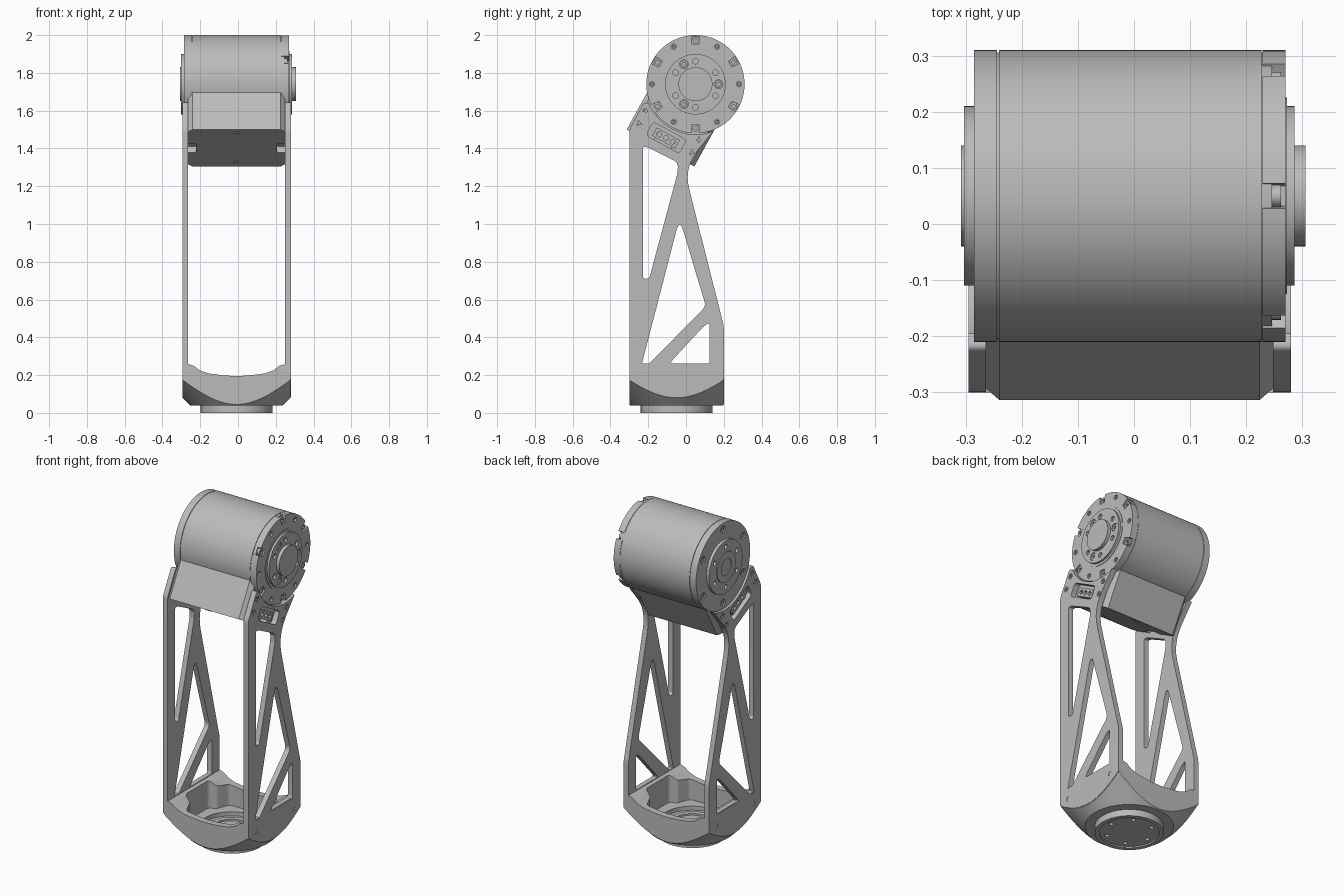
import bpy, bmesh
from math import sin, cos, pi, radians, hypot, tan
from mathutils import Vector

cube = bpy.data.objects.get("Cube")
if cube:
    bpy.data.objects.remove(cube)

metal = bpy.data.materials.new("light_grey_metal")
metal.use_nodes = True
grey = (0.5, 0.5, 0.5, 1)
metal.diffuse_color = grey
metal.node_tree.nodes["Principled BSDF"].inputs["Base Color"].default_value = grey

parts = []
MID_X = -0.0075                    # middle of the leg across its width
AXIS_Y, AXIS_Z = 0.05, 1.74        # motor axis
BASE_Y = -0.05                     # centre of the foot
DOWN = Vector((-0.48, -0.877))     # from motor axis towards the mount, in (y, z)
FRONT = Vector((-0.877, 0.48))     # across the mount, in (y, z)


def mount(along, across):
    """Point of the tilted mount as (y, z)."""
    return Vector((AXIS_Y, AXIS_Z)) + DOWN * along + FRONT * across


# Placement rules: profile (u, v) and depth w to world coordinates
def sideways(u, v, w): return (w, u, v)
def upright(u, v, w): return (u, v, w)
def frontal(u, v, w): return (u, w, v)
def tilted(u, v, w): return (u, *mount(w, v))


def circle(u, v, r, n=32, turn=0.0):
    return [(u + r * cos(turn + 2 * pi * i / n), v + r * sin(turn + 2 * pi * i / n)) for i in range(n)]


def rounded(corners, steps=7):
    """Polygon of (u, v, fillet radius) corners with the fillets drawn in."""
    out = []
    for i, (u, v, r) in enumerate(corners):
        p = Vector((u, v))
        a = Vector(corners[i - 1][:2]) - p
        b = Vector(corners[(i + 1) % len(corners)][:2]) - p
        if not r:
            out.append((u, v))
            continue
        trim = min(r / tan(a.angle(b) / 2), a.length * 0.48, b.length * 0.48)
        start, end = p + a.normalized() * trim, p + b.normalized() * trim
        for k in range(steps + 1):
            t = k / steps
            q = start * (1 - t) ** 2 + p * 2 * t * (1 - t) + end * t * t
            out.append((q.x, q.y))
    return out


def box_loop(u0, u1, v0, v1, r=0.0):
    return rounded([(u0, v0, r), (u1, v0, r), (u1, v1, r), (u0, v1, r)])


def finish(name, mesh):
    mesh.materials.clear()
    mesh.materials.append(metal)
    ob = bpy.data.objects.new(name, mesh)
    bpy.context.collection.objects.link(ob)
    parts.append(ob)
    return ob


def baked(ob):
    graph = bpy.context.evaluated_depsgraph_get()
    return bpy.data.meshes.new_from_object(ob.evaluated_get(graph))


def slab(name, loops, lo, hi, place):
    """Extrude an outline with holes between two depths."""
    curve = bpy.data.curves.new(name, 'CURVE')
    curve.dimensions, curve.fill_mode = '2D', 'BOTH'
    curve.extrude = abs(hi - lo) / 2
    for loop in loops:
        spline = curve.splines.new('POLY')
        spline.points.add(len(loop) - 1)
        for point, (u, v) in zip(spline.points, loop):
            point.co = (u, v, 0, 1)
        spline.use_cyclic_u = True
    helper = bpy.data.objects.new("profile", curve)
    bpy.context.collection.objects.link(helper)
    mesh = baked(helper)
    bpy.data.objects.remove(helper)
    bm = bmesh.new()
    bm.from_mesh(mesh)
    for vert in bm.verts:
        u, v, w = vert.co
        vert.co = place(u, v, w + (lo + hi) / 2)
    bmesh.ops.remove_doubles(bm, verts=bm.verts, dist=1e-5)
    bmesh.ops.recalc_face_normals(bm, faces=bm.faces)
    bm.to_mesh(mesh)
    bm.free()
    return finish(name, mesh)


def carve(ob, tool, operation):
    mod = ob.modifiers.new("carve", 'BOOLEAN')
    mod.operation, mod.object, mod.solver = operation, tool, 'EXACT'
    mesh = baked(ob)
    ob.modifiers.clear()
    ob.data = mesh
    parts.remove(tool)
    bpy.data.objects.remove(tool)


def screw(name, u, v, r, lo, hi, place):
    slab(name, [circle(u, v, r, 20), circle(u, v, r * 0.5, 6)], lo, hi, place)


def ring_points(radius, count, turn=0.0):
    return circle(AXIS_Y, AXIS_Z, radius, count, turn)


# Motor barrel, with thin seams beside both end caps
for name, r, lo, hi in (("motor_barrel", 0.26, -0.241, 0.227), ("barrel_core", 0.256, -0.25, 0.246)):
    slab(name, [circle(AXIS_Y, AXIS_Z, r, 96)], lo, hi, sideways)

# Right-hand cap on +x: notched rim and screw holes
rim = []
for k in range(6):
    a, half = pi / 6 + k * pi / 3, 0.085
    spots = [(0.26, a - half), (0.213, a - half), (0.213, a + half)]
    spots += [(0.26, a + half + (pi / 3 - 2 * half) * i / 14) for i in range(14)]
    rim += [(AXIS_Y + r * cos(t), AXIS_Z + r * sin(t)) for r, t in spots]
small_holes = [circle(u, v, 0.014, 16) for u, v in ring_points(0.23, 6)]
slab("drive_cap", [rim] + small_holes, 0.229, 0.27, sideways)
for u, v in ring_points(0.232, 6, pi / 6):
    screw("rim_screw", u, v, 0.02, 0.24, 0.262, sideways)
for u, v in ring_points(0.23, 6):
    screw("cap_screw", u, v, 0.011, 0.24, 0.263, sideways)

# Output flange and hub
hub_spots = ring_points(0.122, 6, pi / 6)
big_spots = ring_points(0.122, 3)
holes = [circle(u, v, 0.015, 16) for u, v in hub_spots]
holes += [circle(u, v, 0.023, 20) for u, v in big_spots]
slab("flange_step", [circle(AXIS_Y, AXIS_Z, 0.175, 64)], 0.265, 0.273, sideways)
slab("output_flange", [circle(AXIS_Y, AXIS_Z, 0.16, 64)] + holes, 0.268, 0.286, sideways)
slab("output_hub", [circle(AXIS_Y, AXIS_Z, 0.09, 48)], 0.28, 0.306, sideways)
for u, v in big_spots:
    screw("flange_screw", u, v, 0.02, 0.268, 0.283, sideways)

# Rear cap on -x with its own flange and hub
cap_spots = ring_points(0.222, 6, pi / 6)
slab("rear_cap", [circle(AXIS_Y, AXIS_Z, 0.26, 96)] + [circle(u, v, 0.021, 20) for u, v in cap_spots],
     -0.285, -0.244, sideways)
for u, v in cap_spots:
    screw("rear_cap_screw", u, v, 0.018, -0.28, -0.25, sideways)
slab("rear_flange", [circle(AXIS_Y, AXIS_Z, 0.16, 64)] + [circle(u, v, 0.014, 16) for u, v in hub_spots],
     -0.303, -0.284, sideways)
slab("rear_hub", [circle(AXIS_Y, AXIS_Z, 0.09, 48), circle(AXIS_Y, AXIS_Z, 0.05, 32)],
     -0.308, -0.3, sideways)

# Tilted motor mount with chamfered edges; its lower part has cable notches
LEFT, RIGHT, WIDE, CUT = -0.264, 0.248, 0.204, 0.024
right_edge = [(RIGHT - CUT, -WIDE), (RIGHT, CUT - WIDE), (RIGHT, WIDE - CUT), (RIGHT - CUT, WIDE)]
left_edge = [(LEFT + CUT, WIDE), (LEFT, WIDE - CUT), (LEFT, CUT - WIDE), (LEFT + CUT, -WIDE)]
slab("motor_mount", [right_edge + left_edge], 0.1, 0.3, tilted)
slot = [(0, -0.05), (-0.042, -0.05), (-0.042, 0.05), (0, 0.05)]
right_edge[2:2] = [(RIGHT + u, v) for u, v in slot]
left_edge[2:2] = [(LEFT - u, -v) for u, v in slot]
slab("mount_foot", [right_edge + left_edge], 0.3, 0.385, tilted)
for across in (-0.16, 0.16):
    screw("mount_screw", MID_X, across, 0.018, 0.38, 0.388, tilted)


# Cable connectors in the side windows
def mount_box(along0, along1, across):
    return [tuple(mount(a, n)) for a, n in ((along0, -across), (along0, across), (along1, across), (along1, -across))]


for lo, hi in ((0.21, 0.262), (-0.278, -0.226)):
    pins = [circle(*mount(0.325, n), 0.013, 12) for n in (-0.04, 0, 0.04)]
    slab("cable_connector", [mount_box(0.3, 0.35, 0.07)] + pins, lo, hi, sideways)

# Side plates: outline, three lightening windows, connector window, screw holes
foot_arc = [(y, hypot(0.2875, y - BASE_Y) - 0.203) for y in [-0.3 + 0.5 * i / 24 for i in range(25)]]
cradle = [(AXIS_Y + 0.266 * cos(radians(a)), AXIS_Z + 0.266 * sin(radians(a))) for a in range(291, 200, -4)]
outline = rounded([(y, z, 0) for y, z in foot_arc] + [(0.2, 0.46, 0.12), (-0.012, 1.3, 0.25)]
                  + [(y, z, 0) for y, z in cradle] + [(-0.222, 1.645, 0.015), (-0.3, 1.5, 0.08)])
windows = [
    rounded([(-0.228, 1.41, 0.02), (-0.2, 1.405, 0.03), (-0.042, 1.325, 0.04),
             (-0.045, 1.27, 0.05), (-0.195, 0.71, 0.02), (-0.228, 0.71, 0.02)]),
    rounded([(-0.034, 1.03, 0.02), (0.105, 0.565, 0.04), (-0.205, 0.25, 0.014), (-0.235, 0.255, 0.01)]),
    rounded([(0.125, 0.48, 0.03), (0.125, 0.26, 0.015), (-0.09, 0.26, 0.012), (0.09, 0.455, 0.03)]),
    rounded([(y, z, 0.02) for y, z in mount_box(0.282, 0.362, 0.1)]),
]
bolts = [tuple(mount(a, n)) for a in (0.25, 0.325) for n in (-0.158, 0.162)]
bolts += [(-0.23, 0.19), (0.13, 0.19)]
bolt_holes = [circle(u, v, 0.015, 16) for u, v in bolts]
for side, lo, hi in (("left", 0.248, 0.28), ("right", -0.295, -0.264)):
    slab(side + "_side_plate", [outline] + windows + bolt_holes, lo, hi, sideways)
    for u, v in bolts:
        screw("plate_screw", u, v, 0.0145, lo + 0.005, hi - 0.005, sideways)

# Foot: box trimmed by a cone below, scooped rim, hollow inside
foot = slab("foot_cup", [box_loop(-0.293, 0.278, -0.3, 0.2, 0.008)], 0.04, 0.262, upright)
bm = bmesh.new()
bmesh.ops.create_cone(bm, cap_ends=True, segments=96, radius1=0.245, radius2=0.505, depth=0.26)
bmesh.ops.translate(bm, verts=bm.verts, vec=(MID_X, BASE_Y, 0.17))
cone_mesh = bpy.data.meshes.new("cone")
bm.to_mesh(cone_mesh)
bm.free()
carve(foot, finish("cone_tool", cone_mesh), 'INTERSECT')
half_rim = [(0.256, 0.4), (0.256, 0.258), (0.228, 0.25), (0.195, 0.225), (0.15, 0.209), (0.08, 0.2), (0.03, 0.196)]
scoop = [(MID_X + x, z) for x, z in half_rim] + [(MID_X - x, z) for x, z in reversed(half_rim)]
carve(foot, slab("scoop_tool", [scoop], -0.4, 0.4, frontal), 'DIFFERENCE')
quarter = [(0.235, 0.11, 0.03), (0.19, 0.13, 0.03), (0.16, 0.21, 0.03)]
well = [(x, y, r) for x, y, r in quarter] + [(-x, y, r) for x, y, r in reversed(quarter)]
well += [(-x, -y, r) for x, y, r in quarter] + [(x, -y, r) for x, y, r in reversed(quarter)]
well = rounded([(MID_X + x, BASE_Y + y, r) for x, y, r in well])
carve(foot, slab("well_tool", [well], 0.085, 0.5, upright), 'DIFFERENCE')
carve(foot, slab("floor_tool", [circle(MID_X, BASE_Y, 0.175, 64)], 0.06, 0.2, upright), 'DIFFERENCE')

# Round foot pad underneath, with a recessed bolt face, and a ring inside
slab("pad_ring", [circle(MID_X, BASE_Y, 0.19, 72), circle(MID_X, BASE_Y, 0.165, 72)], 0, 0.045, upright)
pad_holes = [circle(u, v, 0.012, 16) for u, v in circle(MID_X, BASE_Y, 0.13, 6)]
slab("pad_face", [circle(MID_X, BASE_Y, 0.167, 72)] + pad_holes, 0.008, 0.042, upright)
slab("inner_ring", [circle(MID_X, BASE_Y, 0.14, 64), circle(MID_X, BASE_Y, 0.11, 64)], 0.055, 0.07, upright)

# Smooth round surfaces while keeping edges crisp
bpy.ops.object.select_all(action='DESELECT')
for ob in parts:
    ob.select_set(True)
bpy.context.view_layer.objects.active = foot
bpy.ops.object.shade_smooth_by_angle(angle=radians(30))
